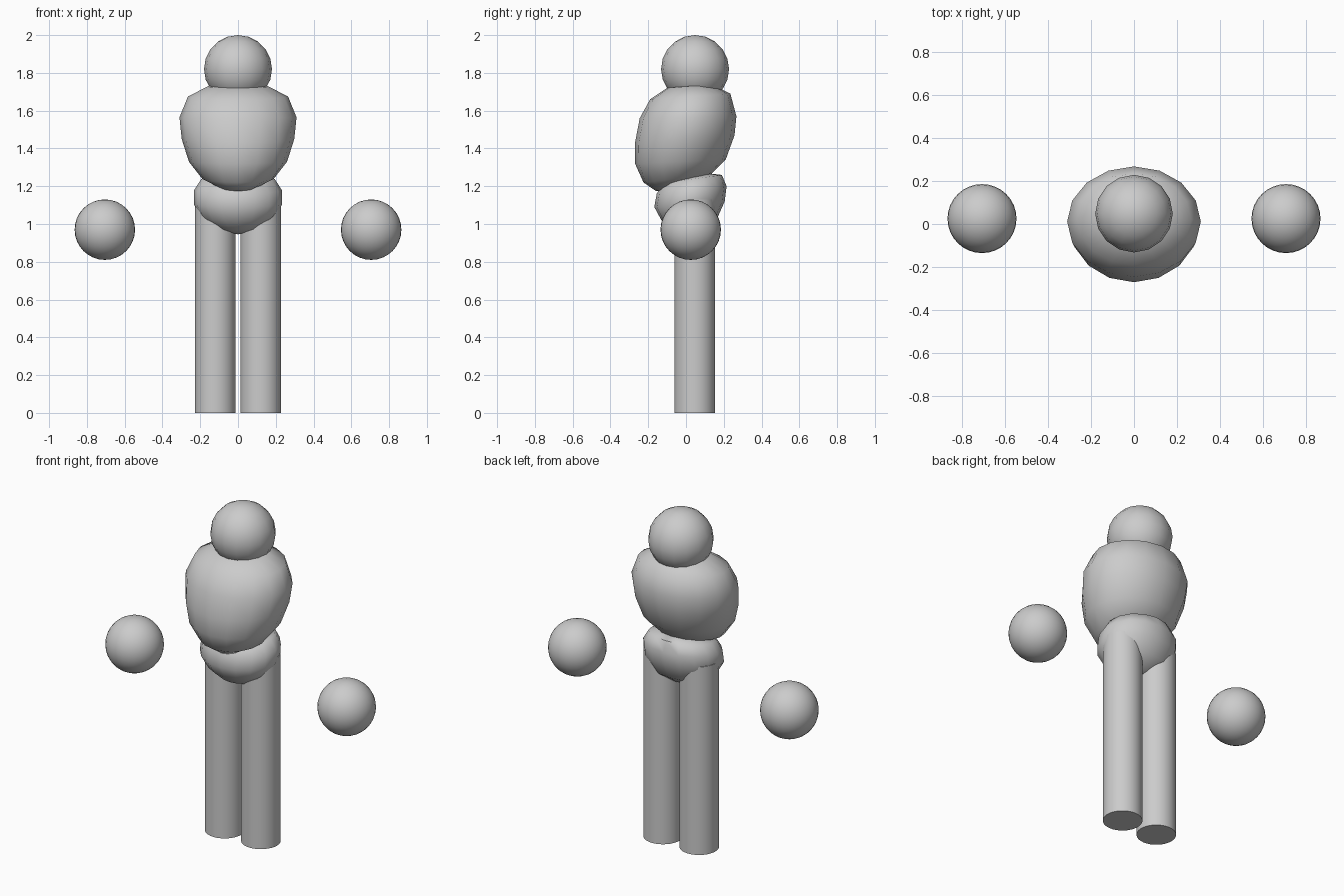
import bpy, bmesh, math

if "Cube" in bpy.data.objects:
    bpy.data.objects.remove(bpy.data.objects["Cube"])

grey = bpy.data.materials.new("light grey")
grey.diffuse_color = (0.6, 0.6, 0.6, 1)
grey.use_nodes = True
grey.node_tree.nodes["Principled BSDF"].inputs["Base Color"].default_value = grey.diffuse_color


def finish(obj, name):
    obj.name = name
    obj.data.materials.append(grey)
    bpy.ops.object.select_all(action='DESELECT')
    obj.select_set(True)
    bpy.context.view_layer.objects.active = obj
    bpy.ops.object.shade_smooth_by_angle(angle=math.radians(60))
    return obj


def blob(name, top, rings, bottom, n=16):
    """Loft of tilted oval rings: front y, front z, back y, back z, half width."""
    bm = bmesh.new()
    loops = []
    for fy, fz, by, bz, rx in rings:
        loop = []
        for i in range(n):
            a = 2 * math.pi * i / n
            t = (1 + math.sin(a)) / 2
            loop.append(bm.verts.new((rx * math.cos(a), fy + (by - fy) * t,
                                      fz + (bz - fz) * t)))
        loops.append(loop)
    crown = bm.verts.new((0, *top))
    base = bm.verts.new((0, *bottom))
    for i in range(n):
        j = (i + 1) % n
        bm.faces.new((crown, loops[0][i], loops[0][j]))
        bm.faces.new((base, loops[-1][j], loops[-1][i]))
        for a, b in zip(loops, loops[1:]):
            bm.faces.new((a[i], b[i], b[j], a[j]))
    bmesh.ops.recalc_face_normals(bm, faces=bm.faces)
    mesh = bpy.data.meshes.new(name)
    bm.to_mesh(mesh)
    bm.free()
    obj = bpy.data.objects.new(name, mesh)
    bpy.context.collection.objects.link(obj)
    return finish(obj, name)


def ball(name, loc, r, seg, rings):
    bpy.ops.mesh.primitive_uv_sphere_add(segments=seg, ring_count=rings,
                                         radius=r, location=loc)
    return finish(bpy.context.object, name)


# Head
ball("head", (0, 0.048, 1.82), 0.18, 16, 10)

# Chest: broad at the shoulders, leaning forward at the belly
blob("torso", (0.02, 1.745), [
    (-0.10, 1.72, 0.14, 1.737, 0.16),
    (-0.19, 1.66, 0.235, 1.69, 0.265),
    (-0.245, 1.56, 0.267, 1.57, 0.31),
    (-0.27, 1.43, 0.257, 1.47, 0.298),
    (-0.27, 1.32, 0.21, 1.34, 0.26),
    (-0.225, 1.22, 0.13, 1.26, 0.19),
    (-0.16, 1.175, 0.05, 1.22, 0.10)], (-0.06, 1.18))

# Hips: tipped up at the back
blob("pelvis", (0.05, 1.27), [
    (-0.06, 1.24, 0.12, 1.268, 0.12),
    (-0.125, 1.215, 0.19, 1.26, 0.195),
    (-0.155, 1.16, 0.215, 1.20, 0.232),
    (-0.168, 1.09, 0.205, 1.12, 0.234),
    (-0.13, 1.02, 0.165, 1.03, 0.19),
    (-0.08, 0.97, 0.09, 0.975, 0.11)], (0, 0.945))

# Legs and floating hands, mirrored left and right
for side, s in (("left", 1), ("right", -1)):
    bpy.ops.mesh.primitive_cylinder_add(vertices=32, radius=0.108, depth=1.13,
                                        location=(s * 0.12, 0.046, 0.565))
    finish(bpy.context.object, side + "_leg")
    ball(side + "_hand", (s * 0.705, 0.025, 0.97), 0.16, 32, 16)
